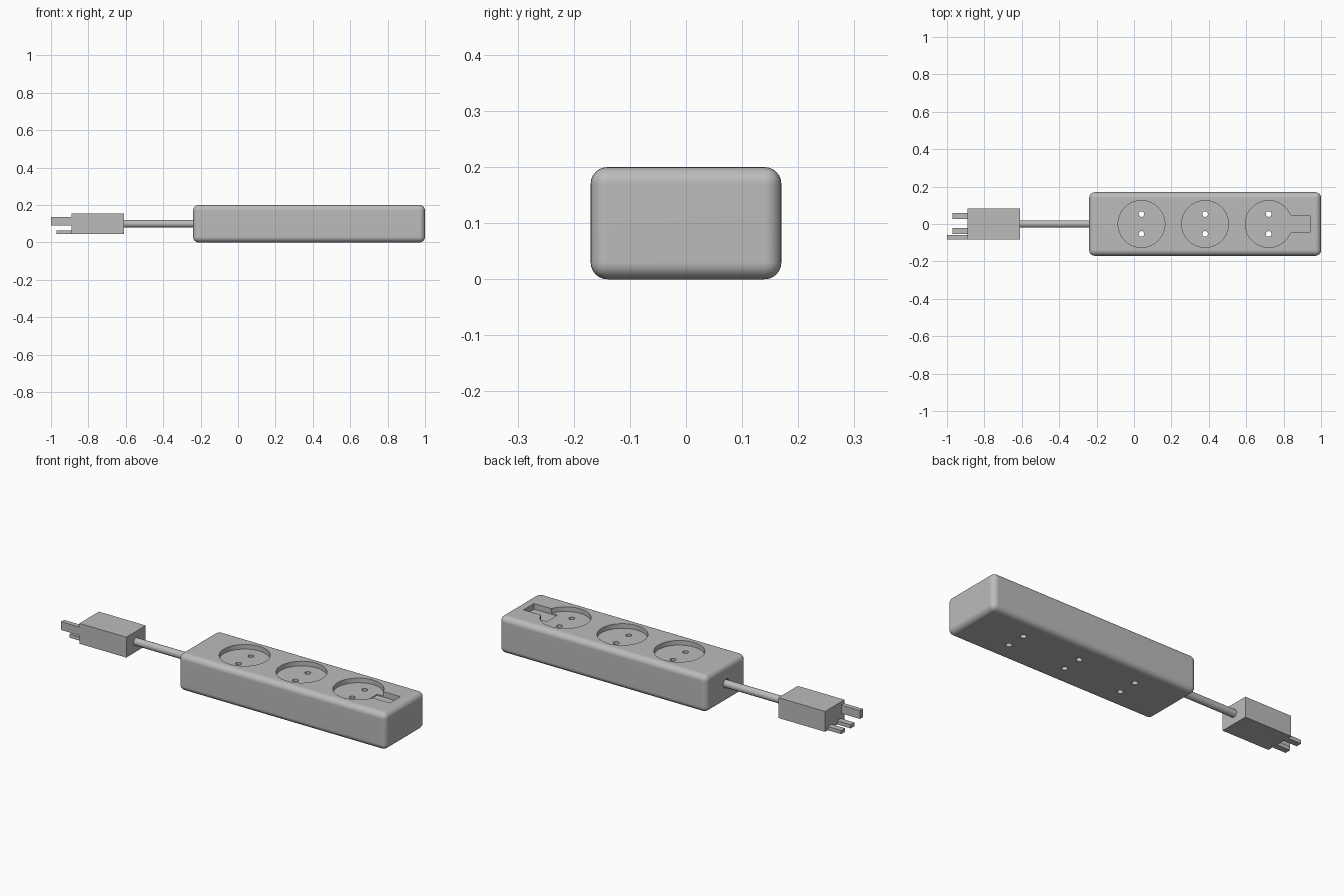
import bpy
import math

cube = bpy.data.objects.get("Cube")
if cube:
    bpy.data.objects.remove(cube, do_unlink=True)

grey = bpy.data.materials.new("grey plastic")
grey.use_nodes = True
COLOUR = (0.5, 0.5, 0.5, 1)
grey.diffuse_color = COLOUR
grey.node_tree.nodes["Principled BSDF"].inputs["Base Color"].default_value = COLOUR


def finish(obj, name):
    obj.name = name
    obj.data.materials.clear()
    obj.data.materials.append(grey)
    return obj


def box(name, lo, hi):
    """Box between two opposite corners."""
    centre = [(a + b) / 2 for a, b in zip(lo, hi)]
    bpy.ops.mesh.primitive_cube_add(size=1, location=centre)
    obj = bpy.context.object
    obj.scale = [b - a for a, b in zip(lo, hi)]
    bpy.ops.object.transform_apply(location=False, rotation=False, scale=True)
    return finish(obj, name)


def cylinder(name, radius, depth, centre, sides=32, along_x=False):
    turn = (0, math.pi / 2, 0) if along_x else (0, 0, 0)
    bpy.ops.mesh.primitive_cylinder_add(vertices=sides, radius=radius, depth=depth,
                                        location=centre, rotation=turn)
    return finish(bpy.context.object, name)


def apply_modifiers(obj):
    bpy.context.view_layer.objects.active = obj
    for mod in list(obj.modifiers):
        bpy.ops.object.modifier_apply(modifier=mod.name)


def cut(target, cutter):
    mod = target.modifiers.new("cut", "BOOLEAN")
    mod.operation = "DIFFERENCE"
    mod.solver = "EXACT"
    mod.object = cutter
    apply_modifiers(target)
    bpy.data.objects.remove(cutter, do_unlink=True)


def smooth(obj):
    bpy.ops.object.select_all(action="DESELECT")
    obj.select_set(True)
    bpy.context.view_layer.objects.active = obj
    bpy.ops.object.shade_smooth_by_angle(angle=math.radians(30))


# Rounded housing
TOP = 0.2
WELL_DEPTH = 0.025
SLOT_DEPTH = 0.03
body = box("housing", (-0.24, -0.17, 0), (1, 0.17, TOP))
bevel = body.modifiers.new("rounding", "BEVEL")
bevel.width = 0.03
bevel.segments = 6
apply_modifiers(body)

# Round socket wells with two through holes each
for x in (0.04, 0.38, 0.72):
    cut(body, cylinder("well_cutter", 0.125, 2 * WELL_DEPTH, (x, 0, TOP), 64))
    for side in (-1, 1):
        cut(body, cylinder("hole_cutter", 0.015, 1, (x, side * 0.053, 0.1), 24))

# Switch slot beside the last socket
cut(body, box("slot_cutter", (0.8, -0.045, TOP - SLOT_DEPTH), (0.94, 0.045, TOP + 0.1)))

# Cable entry
cut(body, cylinder("entry_cutter", 0.025, 0.08, (-0.24, 0, 0.1), 32, along_x=True))
smooth(body)
weighted = body.modifiers.new("flat face normals", "WEIGHTED_NORMAL")
weighted.keep_sharp = True

# Cable
cable = cylinder("cable", 0.02, 0.42, (-0.41, 0, 0.1), 32, along_x=True)
smooth(cable)

# Plug and its prongs
box("plug", (-0.89, -0.083, 0.045), (-0.61, 0.083, 0.155))
box("left_prong", (-0.97, 0.028, 0.045), (-0.88, 0.06, 0.065))
box("right_prong", (-0.97, -0.053, 0.045), (-0.88, -0.021, 0.065))
box("upper_prong", (-1, -0.083, 0.09), (-0.88, -0.058, 0.135))
